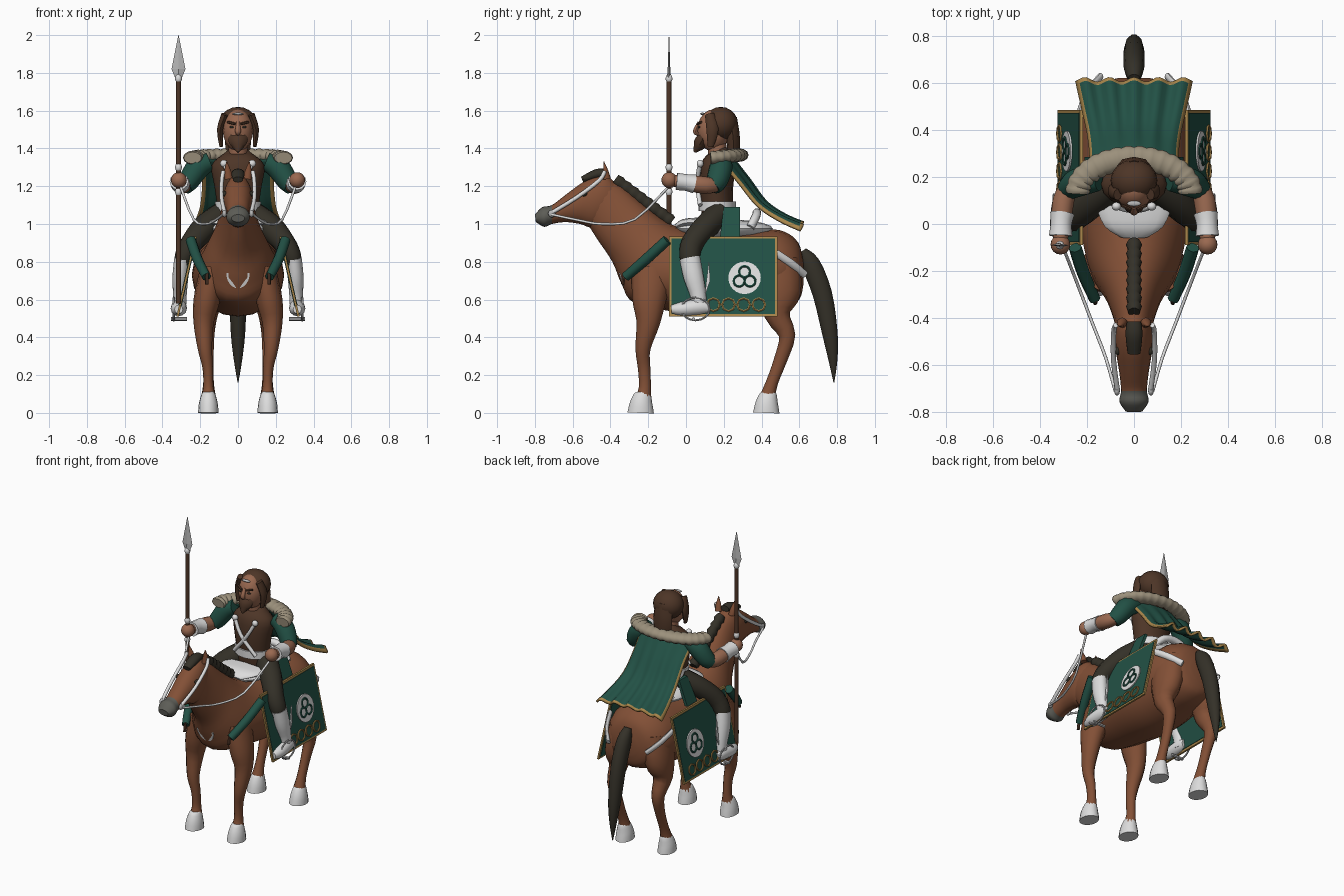
import bpy, bmesh
from math import sin, cos, pi
from mathutils import Vector

cube = bpy.data.objects.get("Cube")
if cube:
    bpy.data.objects.remove(cube)


def material(name, r, g, b):
    m = bpy.data.materials.new(name)
    m.use_nodes = True
    m.diffuse_color = (r, g, b, 1)
    node = next(n for n in m.node_tree.nodes if n.type == 'BSDF_PRINCIPLED')
    node.inputs["Base Color"].default_value = (r, g, b, 1)
    node.inputs["Roughness"].default_value = 0.8
    return m


COAT = material("chestnut coat", .225, .08, .037)
GREEN = material("green cloth", .016, .082, .06)
HAIR = material("brown leather and hair", .075, .036, .02)
SKIN = material("skin", .32, .14, .08)
WHITE = material("white", .72, .72, .72)
FUR = material("fur", .33, .28, .2)
GOLD = material("gold trim", .4, .24, .07)
DARK = material("dark cloth and mane", .034, .03, .021)
MUZZLE = material("grey muzzle", .11, .11, .095)
STEEL = material("steel", .47, .47, .47)
X, Y, Z = Vector((1, 0, 0)), Vector((0, 1, 0)), Vector((0, 0, 1))


def finish(name, bm, mats, both=False, smooth=True, rule=None):
    """Turn a bmesh into an object, optionally mirrored across x = 0."""
    bmesh.ops.recalc_face_normals(bm, faces=bm.faces[:])
    if rule:
        for f in bm.faces:
            f.material_index = int(rule(f.calc_center_median()))
    me = bpy.data.meshes.new(name)
    bm.to_mesh(me)
    bm.free()
    for m in mats if isinstance(mats, tuple) else (mats,):
        me.materials.append(m)
    if smooth:
        me.shade_smooth()
        me.set_sharp_from_angle(angle=0.8)
    ob = bpy.data.objects.new(name, me)
    bpy.context.collection.objects.link(ob)
    if both:
        ob.modifiers.new("Mirror", 'MIRROR').use_mirror_merge = False
    return ob


def spline(rows, sub, closed=False):
    """Smoothly subdivide a list of number tuples."""
    n, out = len(rows), []
    if sub == 1:
        return rows
    for i in range(n if closed else n - 1):
        pick = lambda k: rows[k % n] if closed else rows[min(max(k, 0), n - 1)]
        p = [pick(i + k) for k in (-1, 0, 1, 2)]
        for s in range(sub):
            t = s / sub
            out.append(tuple(b + .5 * t * (c - a + t * (2*a - 5*b + 4*c - d + t * (3*(b - c) + d - a)))
                             for a, b, c, d in zip(*p)))
    return out if closed else out + [rows[-1]]


def skin(name, rings, mats, closed=False, **kw):
    """Skin a list of rings, each a list of points."""
    bm = bmesh.new()
    vs = [[bm.verts.new(p) for p in r] for r in rings]
    n = len(vs[0])
    for i in range(len(vs) if closed else len(vs) - 1):
        a, b = vs[i], vs[(i + 1) % len(vs)]
        for j in range(n):
            k = (j + 1) % n
            bm.faces.new((a[j], a[k], b[k], b[j]))
    if not closed:
        bm.faces.new(vs[0])
        bm.faces.new(vs[-1])
    return finish(name, bm, mats, **kw)


def ellipse(c, u, v, n):
    return [c + u * cos(2*pi*j/n) + v * sin(2*pi*j/n) for j in range(n)]


def tube(name, pts, mats, r=None, n=12, sub=3, ref=X, closed=False, **kw):
    """Tube through (x, y, z, radius along ref, other radius)."""
    if r:
        pts = [tuple(p) + (r, r) for p in pts]
    rows, rings = spline(pts, sub, closed), []
    for i, q in enumerate(rows):
        a = rows[i - 1] if i or closed else q
        b = rows[(i + 1) % len(rows)] if i + 1 < len(rows) or closed else q
        t = (Vector(b[:3]) - Vector(a[:3])).normalized()
        u = (ref - t * ref.dot(t)).normalized()
        rings.append(ellipse(Vector(q[:3]), u * max(q[3], .001), t.cross(u) * max(q[4], .001), n))
    return skin(name, rings, mats, closed=closed, **kw)


def trunk(name, rows, mats, **kw):
    """Loft from (top y, top z, bottom y, bottom z, half width)."""
    rings = []
    for y1, z1, y2, z2, w in spline(rows, 4):
        a, b = Vector((0, y1, z1)), Vector((0, y2, z2))
        rings.append(ellipse((a + b) / 2, X * w, (a - b) / 2, 20))
    return skin(name, rings, mats, **kw)


def ball(name, loc, scale, mat, **kw):
    bm = bmesh.new()
    bmesh.ops.create_uvsphere(bm, u_segments=16, v_segments=10, radius=1)
    for v in bm.verts:
        v.co = Vector(loc) + Vector(a * b for a, b in zip(v.co, scale))
    return finish(name, bm, mat, **kw)


def prism(name, pts, depth, mat, **kw):
    ring = [Vector(p) for p in pts]
    return skin(name, [ring, [p + Vector(depth) for p in ring]], mat, smooth=False, **kw)


# Horse body, head and legs
trunk("horse_body", [(-.44, 1.25, -.52, 1.0, .072), (-.34, 1.2, -.47, .92, .085), (-.22, 1.1, -.39, .8, .12),
                     (-.1, 1.01, -.34, .68, .17), (0, .97, -.27, .58, .205), (.1, .95, -.02, .53, .235),
                     (.25, .95, .2, .51, .245), (.42, .97, .42, .54, .235), (.52, .96, .53, .56, .21),
                     (.595, .9, .6, .6, .15), (.622, .8, .622, .68, .06)], COAT)
trunk("horse_head", [(-.36, 1.2, -.4, 1.02, .06), (-.43, 1.26, -.49, .98, .078), (-.53, 1.23, -.56, 1.0, .076),
                     (-.63, 1.16, -.64, 1.01, .062), (-.71, 1.1, -.71, 1.0, .055), (-.76, 1.09, -.75, .985, .062),
                     (-.8, 1.05, -.795, 1.01, .035)], (COAT, MUZZLE), rule=lambda c: c.y < -.715)
tube("front_legs", [(.13, -.18, .76, .07, .11), (.165, -.195, .6, .07, .09), (.182, -.2, .48, .054, .063),
                    (.175, -.228, .34, .038, .04), (.16, -.222, .24, .028, .033), (.157, -.217, .14, .027, .032),
                    (.156, -.225, .08, .04, .042)], COAT, both=True)
tube("hind_legs", [(.12, .47, .8, .09, .13), (.15, .49, .64, .08, .12), (.165, .483, .52, .058, .068),
                   (.165, .535, .41, .04, .044), (.158, .5, .28, .029, .035), (.156, .455, .16, .028, .032),
                   (.156, .43, .08, .04, .042)], COAT, both=True)
for part, y in (("front_hooves", -.24), ("hind_hooves", .425)):
    tube(part, [(.157, y, 0, .054, .07), (.157, y + .003, .05, .05, .06), (.156, y + .012, .1, .036, .044),
                (.156, y + .012, .115, .025, .03)], WHITE, n=16, both=True)
tube("ears", [(.05, -.42, 1.24, .022, .022), (.055, -.425, 1.28, .018, .014), (.06, -.435, 1.33, .002, .002)],
     COAT, both=True)
ball("horse_eyes", (.07, -.54, 1.16), (.012, .018, .014), DARK, both=True)

# Mane, forelock and tail
mane = [(0, -.375 + .3*i/24, 1.237 - .225*i/24, .026 + .004*(i % 3), .03 + .003*(i % 3)) for i in range(25)]
tube("mane", mane, DARK, n=10, sub=1)
tube("forelock", [(0, -.415, 1.27, .03, .02), (0, -.47, 1.265, .036, .027), (0, -.55, 1.235, .027, .016)], DARK)
tube("tail", [(0, .62, .86, .025, .02), (0, .66, .79, .043, .052), (0, .722, .63, .045, .054),
              (0, .762, .42, .038, .043), (0, .778, .28, .022, .025), (0, .783, .16, .002, .002)], DARK, n=10)

# Bridle and reins
tube("cheek_straps", [(.07, -.71, 1.06), (.087, -.58, 1.14), (.086, -.46, 1.23), (.078, -.43, 1.28)],
     WHITE, r=.011, n=8, both=True)
ball("bit_rings", (.072, -.71, 1.055), (.012, .02, .02), STEEL, both=True)
tube("reins", [(.08, -.71, 1.05), (.12, -.57, 1.02), (.17, -.44, 1.0), (.235, -.27, 1.025), (.305, -.09, 1.2)],
     WHITE, r=.007, n=8, both=True)


# Side cloths lying on a slope, with their emblem and border
def on_cloth(u, v, d=0):
    return (.225 + .095 * (.93 - v) / .42 + d, u, v)


def loop(u, v, r, d, n=24):
    return [on_cloth(u + r * cos(2*pi*i/n), v + r * sin(2*pi*i/n), d) for i in range(n)]


def rectangle(inset, d):
    lo, hi, a, b = -.09 + inset, .485 - inset, .51 + inset, .935 - inset
    return [on_cloth(lo, a, d), on_cloth(hi, a, d), on_cloth(hi, b, d), on_cloth(lo, b, d)]


prism("cloth_border", rectangle(0, -.006), (.012, 0, 0), GOLD, both=True)
prism("side_cloth", rectangle(.013, -.009), (.018, 0, 0), GREEN, both=True)
prism("emblem_disc", loop(.31, .715, .086, .009), (.007, 0, 0), WHITE, both=True)
for k in range(3):
    a = pi/2 + k * 2*pi/3
    tube("emblem_ring", loop(.31 + .033*cos(a), .715 + .033*sin(a), .029, .016, 16), GREEN,
         r=.007, n=6, sub=1, closed=True, both=True)
for k in range(4):
    tube("cloth_knot", loop(.145 + .08*k, .573, .034, .012, 8), GOLD, r=.006, n=6, sub=1, closed=True, both=True)

# Saddle and harness
ball("saddle", (0, .2, .975), (.17, .26, .05), WHITE)
tube("pommel", [(0, -.055, .985, .06, .012), (0, -.01, 1.005, .125, .022), (0, .08, 1.01, .165, .025)],
     WHITE, n=16)
tube("cantle", [(-.13, .34, .98), (-.08, .37, 1.04), (0, .375, 1.06), (.08, .37, 1.04), (.13, .34, .98)],
     WHITE, r=.023, ref=Z)
tube("breast_rolls", [(.25, -.1, .915, .028, .028), (.215, -.21, .815, .028, .028), (.167, -.32, .72, .025, .025)],
     GREEN, n=8, both=True)
tube("breast_tassels", [(.165, -.325, .74), (.165, -.335, .68)], HAIR, r=.01, n=6, sub=1, both=True)
prism("breast_plate", [(.062 * cos(a), -.325 + .025 * sin(a), .75 - .08 * sin(a)) for a in
                       [pi * i / 12 for i in range(13)]], (0, -.03, -.01), WHITE)
tube("rump_straps", [(.235, .47, .85, .012, .02), (.2, .56, .79, .012, .02), (.14, .63, .73, .012, .02)],
     WHITE, n=8, both=True)

# Rider torso and clothes
tube("torso", [(0, .18, .98, .12, .09), (0, .165, 1.08, .11, .085), (0, .16, 1.2, .125, .09),
               (0, .17, 1.31, .14, .09), (0, .175, 1.37, .08, .06), (0, .17, 1.39, .05, .045)], HAIR, n=16)
tube("belt", [(0, .165, 1.07, .122, .1), (0, .165, 1.12, .122, .1)], WHITE, n=16, sub=1)
prism("tunic_flaps", [(.13, .2, 1.09), (.13, .285, 1.09), (.19, .285, .93), (.19, .18, .93)], (.02, 0, 0),
      GREEN, both=True)
tube("chest_straps", [(.075, .075, 1.32), (.02, .06, 1.22), (-.08, .075, 1.1)], WHITE, r=.012, n=8, both=True)
ball("strap_studs", (.075, .075, 1.32), (.02, .018, .02), WHITE, both=True)
collar = [(.24*cos(pi*i/48), .13 + .15*sin(pi*i/48), 1.35 + .015*sin(pi*i/48),
           .031 + .006*abs(sin(pi*i/3)), .047 + .006*abs(sin(pi*i/3))) for i in range(49)]
tube("fur_collar", collar, FUR, ref=Z, sub=1)

# Cape with gold hem
bm = bmesh.new()
profile = spline([(.255, 1.35, .2), (.34, 1.235, .19), (.425, 1.115, .2), (.52, 1.045, .225), (.615, 1.0, .25)], 5)
grid = []
for i, (y, z, w) in enumerate(profile):
    t = i / (len(profile) - 1)
    grid.append([bm.verts.new((w*u, y - .08*u*u*(1 - t) + .01*t*cos(u*15), z + .014*t*cos(u*15) - .02*u*u*t))
                 for u in [j/16 - 1 for j in range(33)]])
for i in range(len(grid) - 1):
    for j in range(32):
        f = bm.faces.new((grid[i][j], grid[i][j+1], grid[i+1][j+1], grid[i+1][j]))
        f.material_index = int(j in (0, 31) or i == len(grid) - 2)
cape = finish("cape", bm, (GREEN, GOLD))
cape.modifiers.new("Thickness", 'SOLIDIFY').thickness = .014

# Rider arms and legs
tube("sleeves", [(.15, .19, 1.33, .05, .05), (.21, .185, 1.3, .062, .062), (.26, .165, 1.23, .058, .056),
                 (.285, .14, 1.195, .045, .045)], GREEN, ref=Y, both=True)
tube("forearms", [(.275, .165, 1.205, .035, .035), (.3, .1, 1.205, .046, .046), (.31, 0, 1.22, .04, .04),
                  (.312, -.07, 1.23, .03, .03)], SKIN, both=True)
tube("bracers", [(.305, .045, 1.212, .052, .05), (.31, 0, 1.22, .045, .044), (.312, -.05, 1.225, .05, .046)],
     WHITE, both=True)
ball("hands", (.313, -.088, 1.232), (.042, .042, .042), SKIN, both=True)
tube("trousers", [(.08, .18, 1.05, .07, .07), (.17, .105, .985, .07, .066), (.245, .035, .9, .06, .06),
                  (.285, .02, .83, .05, .055), (.295, .03, .78, .04, .045)], DARK, both=True)
tube("boots", [(.295, .02, .82, .042, .055), (.305, .04, .72, .042, .053), (.308, .065, .62, .036, .042),
               (.31, .07, .54, .035, .04)], WHITE, both=True)
tube("feet", [(.312, .12, .555, .028, .028), (.312, .07, .56, .04, .042), (.314, -.02, .55, .042, .038),
              (.314, -.078, .548, .022, .022)], WHITE, both=True)
prism("boot_fins", [(.31, .1, .62), (.31, .108, .7), (.31, .122, .81), (.31, .128, .7)], (.008, 0, 0),
      WHITE, both=True)
tube("stirrups", [(.34, .05 + .075*cos(pi*i/8), .55 + .06*sin(pi*i/8)) for i in range(16)], STEEL,
     r=.006, n=6, sub=1, closed=True, both=True)
tube("stirrup_bars", [(.27, .04, .497), (.355, .04, .497)], STEEL, r=.01, n=6, sub=1, ref=Z, both=True)

# Rider head
tube("neck", [(0, .17, 1.35), (0, .16, 1.45)], SKIN, r=.05, sub=1)
ball("head", (0, .145, 1.495), (.08, .085, .112), SKIN)
ball("hair_cap", (0, .185, 1.53), (.1, .09, .09), HAIR)
tube("side_locks", [(.07, .125, 1.58, .018, .025), (.095, .14, 1.5, .016, .032), (.088, .13, 1.41, .01, .016)],
     HAIR, n=8, both=True)
tube("back_hair", [(0, .235, 1.56, .055, .035), (0, .25, 1.45, .07, .036), (0, .25, 1.33, .055, .03)], HAIR, n=8)
tube("beard", [(0, .095, 1.465, .055, .03), (0, .075, 1.425, .045, .036), (0, .045, 1.38, .006, .006)], HAIR, n=8)
tube("nose", [(0, .07, 1.54, .008, .008), (0, .05, 1.49, .016, .014), (0, .065, 1.475, .008, .008)], SKIN, n=8)
tube("eyebrows", [(.015, .062, 1.53), (.055, .08, 1.54)], HAIR, r=.007, n=6, sub=1, ref=Z, both=True)
ball("eyes", (.033, .07, 1.513), (.013, .006, .006), DARK, both=True)
ball("circlet", (0, .087, 1.583), (.03, .012, .007), STEEL)


# Spear
def on_spear(z, r, d=None):
    return (-.315, -.09, z, r, d or r)


tube("spear_shaft", [on_spear(.58, .013), on_spear(1.78, .013)], HAIR, n=10, sub=1)
for z in (1.17, 1.3, 1.77):
    ball("spear_fitting", on_spear(z, 0)[:3], (.018, .018, .024), WHITE)
tube("spear_blade", [on_spear(1.76, .012), on_spear(1.82, .037, .007), on_spear(2, .001)], STEEL,
     n=4, sub=1, smooth=False)
